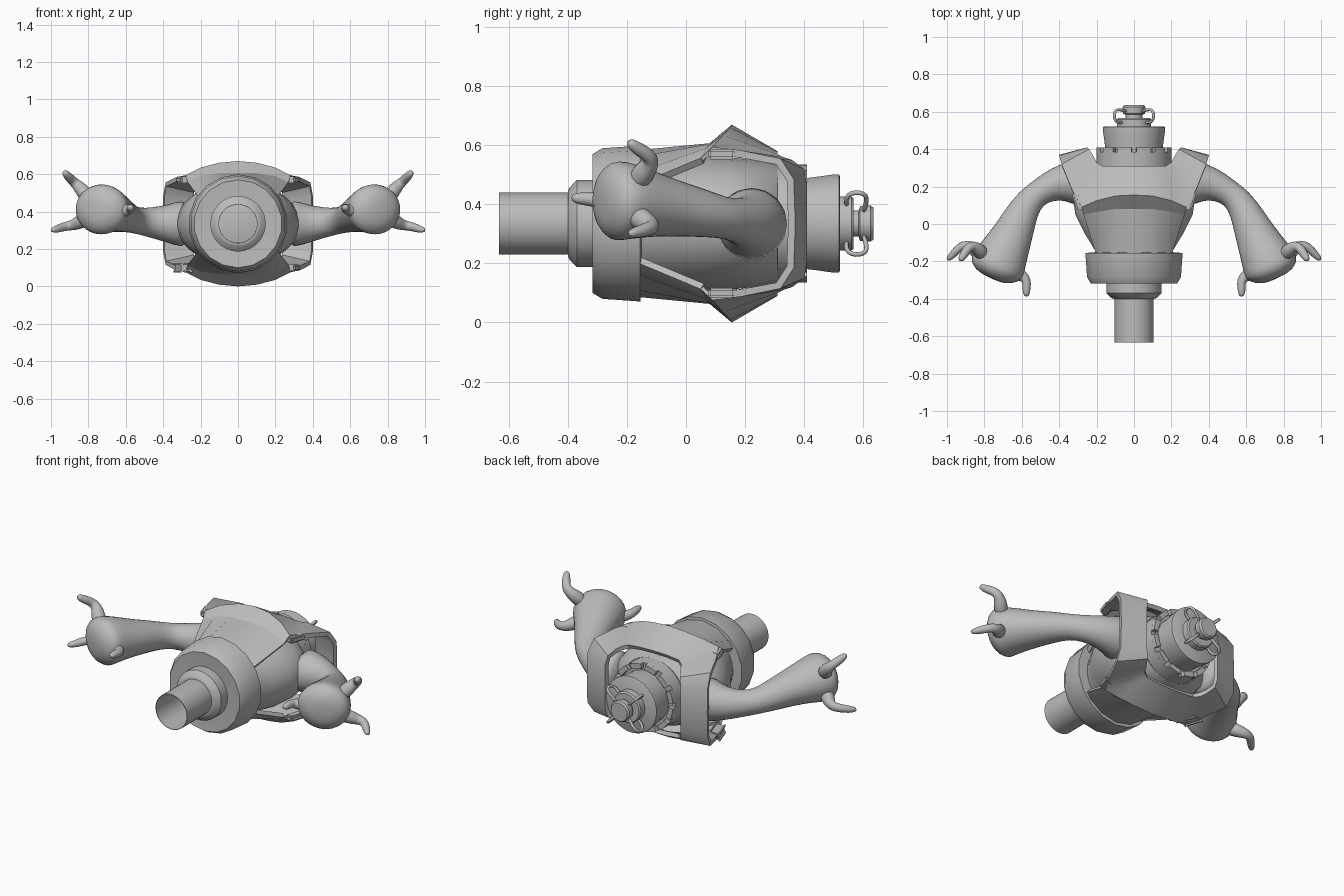
import bpy, bmesh, math
from mathutils import Vector

if "Cube" in bpy.data.objects:
    bpy.data.objects.remove(bpy.data.objects["Cube"])

CZ = 0.335  # height of the long axis
grey = bpy.data.materials.new("plain_grey")
grey.diffuse_color = (0.5, 0.5, 0.5, 1)
grey.use_nodes = True
grey.node_tree.nodes["Principled BSDF"].inputs["Base Color"].default_value = grey.diffuse_color


def finish(name, bm, solid=0.0, subsurf=0, angle=35, recalc=True):
    """Turn a bmesh into a named object with modifiers applied and sharp edges kept."""
    if recalc:
        bmesh.ops.recalc_face_normals(bm, faces=bm.faces)
    me = bpy.data.meshes.new(name)
    bm.to_mesh(me)
    bm.free()
    ob = bpy.data.objects.new(name, me)
    bpy.context.collection.objects.link(ob)
    if solid:
        m = ob.modifiers.new("thickness", 'SOLIDIFY')
        m.thickness, m.offset = solid, -1
    if subsurf:
        m = ob.modifiers.new("smooth", 'SUBSURF')
        m.levels = m.render_levels = subsurf
    bpy.ops.object.select_all(action='DESELECT')
    bpy.context.view_layer.objects.active = ob
    ob.select_set(True)
    if ob.modifiers:
        bpy.ops.object.convert(target='MESH')
    ob.data.materials.clear()
    ob.data.materials.append(grey)
    bpy.ops.object.shade_smooth_by_angle(angle=math.radians(angle))
    return ob


def bridge(bm, rings):
    for a, b in zip(rings, rings[1:]):
        n = len(a)
        for i in range(n):
            bm.faces.new((a[i], a[(i + 1) % n], b[(i + 1) % n], b[i]))


def lathe(name, prof, seg=32, caps=True, subsurf=0):
    """prof: (y, rx) or (y, rx, rz) stations along the long axis."""
    bm = bmesh.new()
    rings = []
    for p in prof:
        y, rx, rz = p[0], p[1], p[-1]
        rings.append([bm.verts.new((rx * math.cos(2 * math.pi * (i + .5) / seg), y,
                                    CZ + rz * math.sin(2 * math.pi * (i + .5) / seg)))
                      for i in range(seg)])
    bridge(bm, rings)
    if caps:
        bm.faces.new(rings[0])
        bm.faces.new(rings[-1])
    return finish(name, bm, subsurf=subsurf)


def sweep(name, pts, ref=(0, 0, 1), seg=12, sx=1, subsurf=1):
    """pts: (x, y, z, r_side, r_up) stations of a limb."""
    bm = bmesh.new()
    P = [Vector((p[0] * sx, p[1], p[2])) for p in pts]
    rings = []
    for i, p in enumerate(pts):
        t = (P[min(i + 1, len(P) - 1)] - P[max(i - 1, 0)]).normalized()
        s = t.cross(Vector(ref)).normalized()
        u = s.cross(t)
        rings.append([bm.verts.new(P[i] + s * p[3] * math.cos(2 * math.pi * k / seg)
                                   + u * p[-1] * math.sin(2 * math.pi * k / seg))
                      for k in range(seg)])
    bridge(bm, rings)
    bm.faces.new(rings[0])
    bm.faces.new(rings[-1])
    return finish(name, bm, subsurf=subsurf, angle=50)


def quarter_plates(name, rows, solid, signs_x=(1, -1)):
    """Quad strips between point rows, mirrored to all four quarters."""
    bm = bmesh.new()
    for sx in signs_x:
        for sz in (1, -1):
            g = [[bm.verts.new((x * sx, y, CZ + z * sz)) for x, y, z in r] for r in rows]
            for a, b in zip(g, g[1:]):
                for i in range(len(a) - 1):
                    f = bm.faces.new((a[i], a[i + 1], b[i + 1], b[i]))
                    f.normal_update()
                    if f.normal.dot(f.calc_center_median() - Vector((0, .1, CZ))) < 0:
                        f.normal_flip()
    bmesh.ops.remove_doubles(bm, verts=bm.verts, dist=1e-4)
    return finish(name, bm, solid=solid, recalc=False)


# Front pole (open tube), collar and waist ring
lathe("pole", [(-.39, .102), (-.633, .102), (-.633, .105), (-.38, .105)])
lathe("collar", [(-.40, .11), (-.395, .122), (-.37, .148), (-.29, .148)])
lathe("waist_ring", [(-.31, .14), (-.317, .235), (-.283, .255), (-.155, .264), (-.15, .20)], 18)

# Inner torso
lathe("torso", [(-.2, .19, .19), (-.14, .21, .2), (-.05, .265, .215), (.05, .315, .228),
                (.15, .33, .225), (.24, .305, .215), (.31, .21, .2)], 32)

# Armour vest: neck edge to outer edge, wrapping over both shoulders
neck = [(0, .31, .245), (.09, .31, .243), (.17, .31, .235), (.2, .33, .225),
        (.215, .36, .215), (.24, .40, .185), (.25, .41, .13), (.25, .41, 0)]
outer = [(0, .155, .335), (.1, .15, .326), (.2, .125, .30), (.28, .09, .26),
         (.335, .19, .247), (.387, .32, .22), (.40, .365, .15), (.40, .37, 0)]
quarter_plates("vest", [neck, outer], .025)

# Lip under the vest ridge and the chest/back panels down to the waist
lip_low = [(0, .08, .272), (.1, .08, .27), (.2, .065, .255), (.27, .05, .222)]
quarter_plates("vest_lip", [outer[:4], lip_low], .012)
panel_low = [(0, -.17, .248), (.1, -.17, .225), (.175, -.17, .17), (.2, -.17, .13)]
quarter_plates("body_panel", [lip_low, panel_low], .025)

# Tabs at the armhole corners
bm = bmesh.new()
for sx in (1, -1):
    for sz in (1, -1):
        vs = bmesh.ops.create_cube(bm, size=1)['verts']
        for v in vs:
            v.co = Vector((sx * (.295 + v.co.x * .05 + v.co.y * .03), .12 + v.co.y * .09,
                           CZ + sz * (.235 + v.co.z * .035)))
bmesh.ops.bevel(bm, geom=bm.edges[:], offset=.008, segments=2, affect='EDGES')
finish("armhole_tabs", bm)

# Neck ring with teeth
lathe("neck_ring", [(.29, .2), (.385, .2), (.385, .15)], 36)
bm = bmesh.new()
for k in range(12):
    arcs = []
    for j in range(4):
        a = math.radians(k * 30 + 4 + j * 22 / 3)
        arcs.append([bm.verts.new((r * math.cos(a), y, CZ + r * math.sin(a)))
                     for r, y in ((.17, .37), (.2, .37), (.2, .41), (.17, .41))])
    bridge(bm, arcs)
    bm.faces.new(arcs[0])
    bm.faces.new(arcs[-1])
finish("neck_teeth", bm)

# Head drum, step and knob
lathe("head", [(.36, .152), (.42, .156), (.50, .167), (.518, .167), (.522, .16)])
lathe("head_step", [(.51, .092), (.56, .092), (.568, .085)])
lathe("knob", [(.55, .045), (.585, .045), (.59, .06), (.625, .062), (.635, .054)], 24)

# Four bent wires round the knob
for k in range(4):
    a = math.radians(45 + 90 * k)
    path = [(.08, .545), (.125, .54), (.148, .56), (.15, .59), (.135, .612), (.105, .612), (.05, .6)]
    sweep("wire", [(r * math.cos(a), y, CZ + r * math.sin(a), .009, .009) for r, y in path],
          ref=(-math.sin(a), 0, math.cos(a)), seg=8)

# Arms, each with three claws at the stump
arm = [(.26, .22, .335, .14, .14), (.34, .225, .335, .115, .115), (.42, .215, .338, .09, .092),
       (.50, .175, .345, .07, .075), (.56, .125, .355, .075, .07), (.605, .045, .372, .09, .085),
       (.65, -.06, .39, .112, .10), (.695, -.15, .405, .135, .122), (.725, -.215, .412, .152, .138),
       (.737, -.245, .412, .15, .138), (.75, -.28, .412, .11, .105), (.757, -.295, .412, .05, .05)]
claws = {
    "upper_claw": [(.80, -.17, .47, .05), (.845, -.125, .53, .036), (.875, -.115, .555, .027),
                   (.895, -.14, .575, .026), (.92, -.18, .60, .022), (.93, -.195, .615, .012)],
    "lower_claw": [(.80, -.18, .37, .05), (.86, -.13, .335, .036), (.895, -.11, .325, .027),
                   (.93, -.12, .32, .025), (.97, -.165, .305, .022), (1.0, -.195, .30, .012)],
    "inner_claw": [(.66, -.24, .40, .05), (.605, -.275, .405, .036), (.58, -.29, .412, .027),
                   (.572, -.32, .417, .025), (.576, -.36, .42, .022), (.575, -.39, .423, .013)]}
for side, sx in (("right", 1), ("left", -1)):
    sweep(side + "_arm", arm, seg=16, sx=sx)
    for name, path in claws.items():
        ref = (0, 0, 1) if name != "upper_claw" else (0.9 * sx, 0.1, -0.5)
        sweep(side + "_" + name, path, ref=ref, seg=10, sx=sx)
